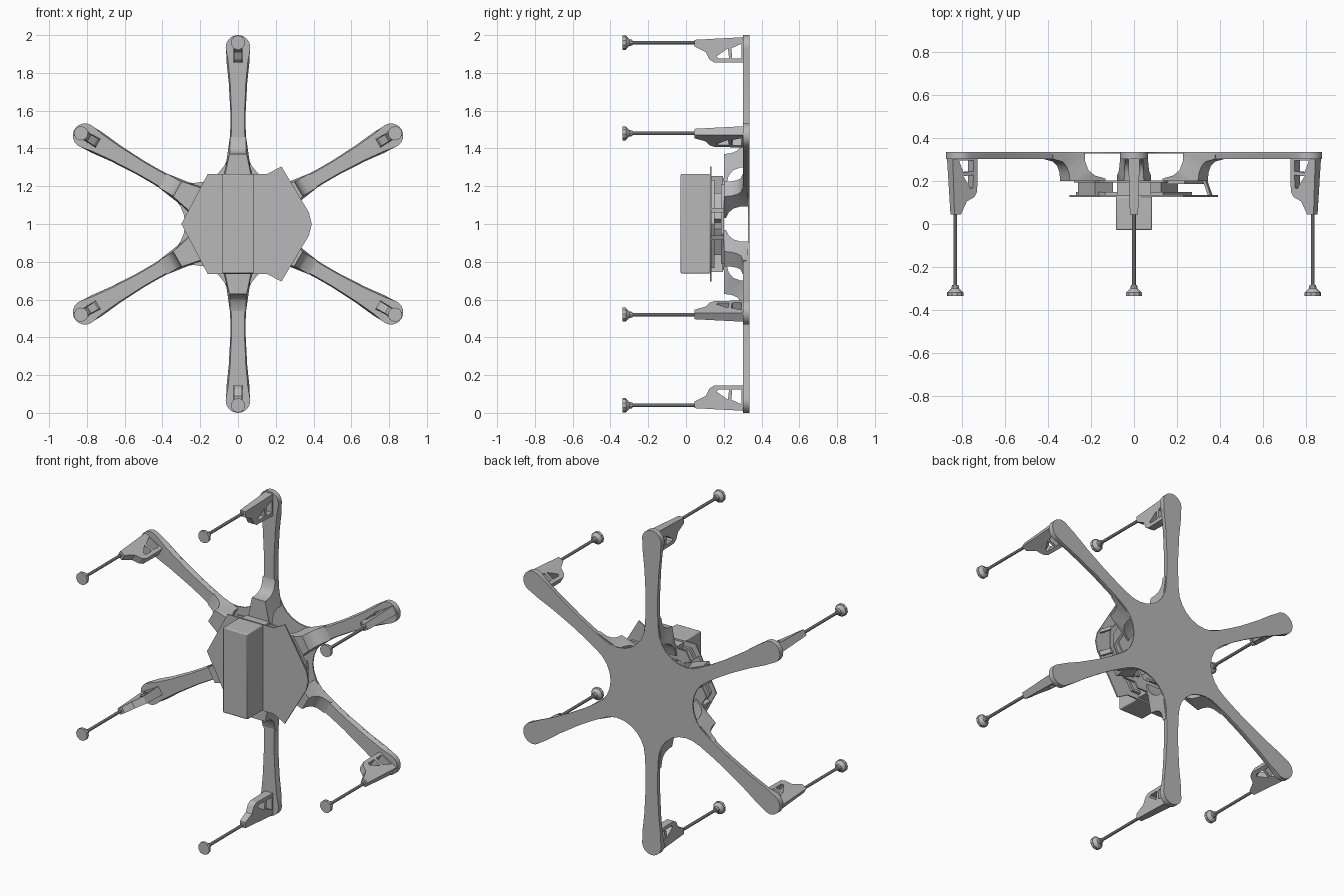
import bpy, bmesh, math
from mathutils import Matrix, Vector

if "Cube" in bpy.data.objects:
    bpy.data.objects.remove(bpy.data.objects["Cube"], do_unlink=True)

grey = bpy.data.materials.new("plain grey")
grey.use_nodes = True
colour = (0.48, 0.48, 0.48, 1)
grey.diffuse_color = colour
grey.node_tree.nodes["Principled BSDF"].inputs["Base Color"].default_value = colour

CENTRE = Matrix.Translation((0, 0, 1))
FACING_Y = Matrix(((1, 0, 0, 0), (0, 0, -1, 0), (0, 1, 0, 0), (0, 0, 0, 1)))
FACING_X = Matrix(((0, 0, 1, 0), (1, 0, 0, 0), (0, 1, 0, 0), (0, 0, 0, 1)))
parts = []


def place(name, mesh, turns=(None,)):
    """Add the mesh once, or once for each turn about the hub."""
    if not mesh.materials:
        mesh.materials.append(grey)
    for t in turns:
        label = name if t is None else f"{name}_{t + 1}"
        ob = bpy.data.objects.new(label, mesh)
        bpy.context.scene.collection.objects.link(ob)
        ob.matrix_world = CENTRE @ Matrix.Rotation(math.radians(60 * (t or 0)), 4, 'Y')
        parts.append(ob)
    return parts[-1]


def extrude(loops, lo, hi, axis="y", shape=None):
    """Filled outline (first loop) with holes (other loops), extruded lo..hi."""
    cu = bpy.data.curves.new("outline", 'CURVE')
    cu.dimensions = '2D'
    cu.fill_mode = 'BOTH'
    cu.extrude = (hi - lo) / 2
    for pts in loops:
        sp = cu.splines.new('POLY')
        sp.points.add(len(pts) - 1)
        for p, (u, v) in zip(sp.points, pts):
            p.co = (u, v, 0, 1)
        sp.use_cyclic_u = True
    tmp = bpy.data.objects.new("outline", cu)
    mesh = bpy.data.meshes.new_from_object(tmp)
    bpy.data.objects.remove(tmp)
    bpy.data.curves.remove(cu)
    mid = (lo + hi) / 2
    if axis == "y":
        mesh.transform(Matrix.Translation((0, mid, 0)) @ FACING_Y)
    else:
        mesh.transform(Matrix.Translation((mid, 0, 0)) @ FACING_X)
    mesh.materials.clear()
    bm = bmesh.new()
    bm.from_mesh(mesh)
    bmesh.ops.remove_doubles(bm, verts=bm.verts, dist=1e-5)
    if shape:
        for v in bm.verts:
            shape(v.co)
    bmesh.ops.recalc_face_normals(bm, faces=bm.faces)
    bm.to_mesh(mesh)
    bm.free()
    return mesh


def lathe(stack, r, sides):
    """Stacked cones along y at radius r: (y0, radius0, y1, radius1)."""
    bm = bmesh.new()
    for y0, r0, y1, r1 in stack:
        m = Matrix.Translation((0, (y0 + y1) / 2, r)) @ Matrix.Rotation(-math.pi / 2, 4, 'X')
        bmesh.ops.create_cone(bm, cap_ends=True, segments=sides, radius1=r0,
                              radius2=r1, depth=y1 - y0, matrix=m)
    mesh = bpy.data.meshes.new("turned")
    bm.to_mesh(mesh)
    bm.free()
    return mesh


def polar(r, deg):
    a = math.radians(deg)
    return (r * math.cos(a), r * math.sin(a))


def hexagon(r):
    return [polar(r, 60 * i) for i in range(6)]


def mirrored(half):
    """Complete an outline given for x >= 0, top first."""
    return half + [(-x, z) for x, z in reversed(half) if x > 0]


# Star-shaped back plate with filleted roots and round tips
TIP, TIP_R, FILLET, REACH = 0.935, 0.065, 0.19, 0.47
tip_arc = [(TIP_R * math.sin(a), TIP + TIP_R * math.cos(a))
           for a in [math.radians(15 * i) for i in range(8)]]
side = [(0.061, 0.86), (0.049, 0.75), (0.041, 0.6), (0.041, 0.5)]
star = []
for k in range(6):
    turn = Matrix.Rotation(math.radians(-60 * k), 2)
    arm = [(-x, z) for x, z in reversed(tip_arc + side)] + (tip_arc + side)[1:]
    cx, cz = polar(REACH, 60)
    root = []
    for i in range(9):
        dx, dz = polar(FILLET, 180 + 15 * i)
        root.append((cx + dx, cz + dz))
    star += [tuple(turn @ Vector(p)) for p in arm + root]
place("back_plate", extrude([star], 0.327, 0.335))


# Arms, with sides drawn in toward the front
def draw_in(co):
    if co.y < 0.31 and co.z < 0.9:
        co.x *= 0.85


ALL = range(6)
place("arm", extrude([mirrored(tip_arc + side + [(0.045, 0.4)])], 0.302, 0.328,
                     shape=draw_in), ALL)


# Curved necks that step forward from the arms to the body
def neck_width(co):
    t = min(max((co.z - 0.25) / 0.13, 0), 1)
    co.x *= 0.08 - 0.037 * t


neck = [(0.2, 0.2), (0.2, 0.37), (0.24, 0.375), (0.27, 0.388), (0.29, 0.41),
        (0.302, 0.46), (0.328, 0.46), (0.328, 0.3), (0.29, 0.3), (0.25, 0.285),
        (0.225, 0.255), (0.212, 0.2)]
place("arm_neck", extrude([neck], -1, 1, "x", neck_width), ALL)


# Leg brackets with two lightening holes
def leg_width(co):
    co.x *= 0.019 + 0.03 * max(co.y - 0.05, 0)


bracket = [(0.045, 0.975), (0.325, 0.99), (0.325, 0.855), (0.15, 0.855),
           (0.125, 0.87), (0.105, 0.91), (0.045, 0.94)]
holes = [[(0.24, 0.93), (0.295, 0.955), (0.295, 0.877), (0.245, 0.877)],
         [(0.162, 0.888), (0.222, 0.93), (0.228, 0.877), (0.17, 0.877)]]
place("leg_bracket", extrude([bracket] + holes, -1, 1, "x", leg_width), ALL)

# Leg rods and flared feet
place("leg_rod", lathe([(-0.3, 0.009, 0.06, 0.009)], 0.96, 10), ALL)
place("foot", lathe([(-0.335, 0.038, -0.318, 0.038), (-0.318, 0.036, -0.3, 0.018),
                     (-0.3, 0.018, -0.283, 0.015)], 0.96, 10), ALL)

# Body: front plate, rim, middle ring and the pods under the arm necks
upper = [(-0.3, 0), (-0.16, 0.265), (0.155, 0.265), (0.23, 0.305), (0.376, 0.06)]
lower = [(x, -z) for x, z in reversed(upper[1:])]
place("front_plate", extrude([upper + [(0.39, 0)] + lower], 0.126, 0.134))
place("body_rim", extrude([hexagon(0.27), hexagon(0.255)], 0.132, 0.15))
place("middle_ring", extrude([hexagon(0.28), hexagon(0.2)], 0.192, 0.202))

pod = [(0.08, 0.255), (0.065, 0.15)]
pod_hole = [(0.062, 0.243), (0.05, 0.16)]
place("body_pod", extrude([mirrored(pod), mirrored(pod_hole)], 0.132, 0.195), (0, 3, 4, 5))
short_pod = [(0.08, 0.19), (0.065, 0.12)]
place("short_pod", extrude([mirrored(short_pod)], 0.132, 0.195), (1, 2))

# Open bay on the left end of the body
bay = [(0.15, 0.21), (0.235, 0.21), (0.34, 0.05)]
bay_hole = [(0.16, 0.19), (0.225, 0.19), (0.318, 0.04)]
loops = [b + [(x, -z) for x, z in reversed(b)] for b in (bay, bay_hole)]
place("bay_rim", extrude(loops, 0.186, 0.202))


def splay(co):
    co.x += (0.2 - co.y) * 0.35


for name, s in (("upper", 1), ("lower", -1)):
    post = [(0.328, s * 0.06), (0.342, s * 0.06), (0.333, s * 0.085), (0.32, s * 0.085)]
    place(f"bay_post_{name}", extrude([post], 0.13, 0.2, shape=splay))

# Battery box on the front
box = [(-0.083, -0.262), (0.083, -0.262), (0.083, 0.265), (-0.083, 0.265)]
battery = place("battery_box", extrude([box], -0.028, 0.128))
bevel = battery.modifiers.new("soft_edges", 'BEVEL')
bevel.width = 0.006
bevel.segments = 2

# Smooth curved surfaces, keep hard edges
bpy.ops.object.select_all(action='DESELECT')
for ob in parts:
    ob.select_set(True)
bpy.context.view_layer.objects.active = battery
bpy.ops.object.shade_smooth_by_angle(angle=math.radians(30))
